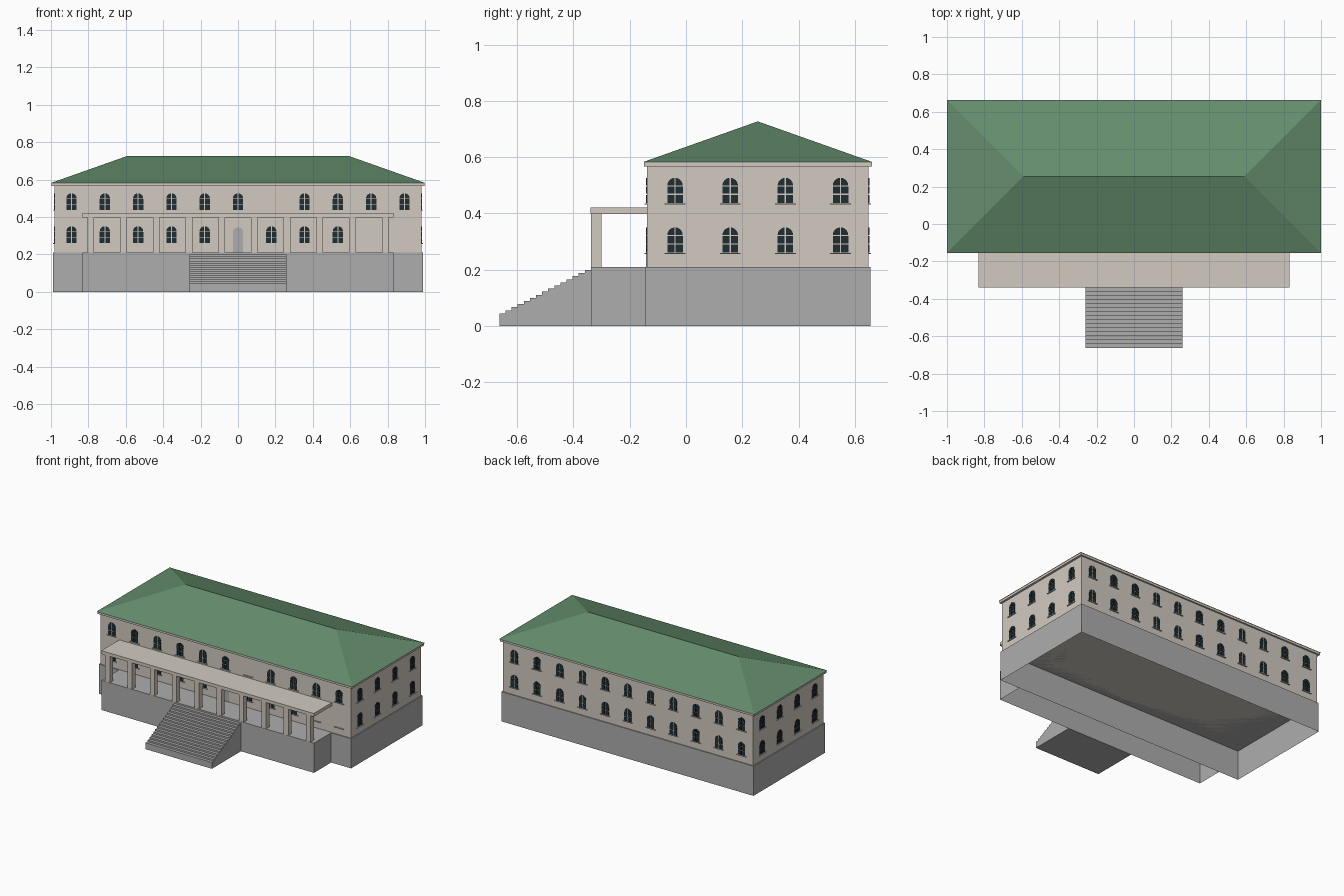
import bpy, bmesh, math
from mathutils import Matrix, Vector

if "Cube" in bpy.data.objects:
    bpy.data.objects.remove(bpy.data.objects["Cube"])


def material(name, rgb):
    m = bpy.data.materials.new(name)
    m.use_nodes = True
    m.diffuse_color = (*rgb, 1)
    m.node_tree.nodes["Principled BSDF"].inputs["Base Color"].default_value = (*rgb, 1)
    return m


CREAM = material("cream plaster", (0.64, 0.59, 0.53))
STONE = material("grey stone", (0.42, 0.42, 0.42))
GREEN = material("green roof", (0.13, 0.27, 0.155))
GLASS = material("dark glass", (0.014, 0.027, 0.032))

CY = 0.255            # centre of the main block in y
FLOOR = 0.21          # top of the plinth
EAVE = 0.582
HX, HY = 0.981, 0.394  # half size of the walls


def finish(name, bm, mat):
    bmesh.ops.recalc_face_normals(bm, faces=bm.faces)
    me = bpy.data.meshes.new(name)
    bm.to_mesh(me)
    bm.free()
    me.materials.append(mat)
    ob = bpy.data.objects.new(name, me)
    bpy.context.collection.objects.link(ob)
    return ob


def add_box(bm, lo, hi, matrix=Matrix()):
    lo, hi = Vector(lo), Vector(hi)
    size = Matrix.Diagonal((*(hi - lo), 1))
    place = matrix @ Matrix.Translation((lo + hi) / 2) @ size
    return bmesh.ops.create_cube(bm, size=1, matrix=place)["verts"]


def box(name, lo, hi, mat, open_bottom=False):
    bm = bmesh.new()
    add_box(bm, lo, hi)
    ob = finish(name, bm, mat)
    if open_bottom:
        bm = bmesh.new()
        bm.from_mesh(ob.data)
        down = [f for f in bm.faces if f.normal.z < -0.9]
        bmesh.ops.delete(bm, geom=down, context="FACES_ONLY")
        bm.to_mesh(ob.data)
        bm.free()
    return ob


def add_prism(bm, points, offset, matrix=Matrix()):
    """Extrude a planar outline by an offset vector."""
    face = bm.faces.new([bm.verts.new(matrix @ Vector(p)) for p in points])
    new = bmesh.ops.extrude_face_region(bm, geom=[face], use_keep_orig=True)["geom"]
    verts = [v for v in new if isinstance(v, bmesh.types.BMVert)]
    bmesh.ops.translate(bm, verts=verts, vec=matrix.to_3x3() @ Vector(offset))


# Plinths, open underneath
box("main_plinth", (-0.988, CY - 0.401, 0), (0.988, CY + 0.401, FLOOR), STONE, True)
box("porch_plinth", (-0.832, -0.338, 0), (0.832, CY - 0.401, FLOOR), STONE, True)

# Walls and cornice
box("walls", (-HX, CY - HY, FLOOR), (HX, CY + HY, 0.567), CREAM)
box("cornice", (-0.996, CY - 0.405, 0.566), (0.996, CY + 0.405, EAVE), CREAM)

# Hipped roof: the top of a box narrowed to a ridge
bm = bmesh.new()
for v in add_box(bm, (-1, CY - 0.409, EAVE), (1, CY + 0.409, 0.727)):
    if v.co.z > 0.65:
        v.co.x = math.copysign(0.59, v.co.x)
        v.co.y = CY
bmesh.ops.remove_doubles(bm, verts=bm.verts, dist=0.001)
finish("hipped_roof", bm, GREEN)

# Porch roof and columns
box("porch_roof", (-0.832, -0.34, 0.398), (0.832, CY - HY, 0.421), CREAM)
bm = bmesh.new()
for i in range(10):
    x = (i - 4.5) * 0.1748
    add_box(bm, (x - 0.018, -0.337, FLOOR), (x + 0.018, -0.3, 0.398))
finish("porch_columns", bm, CREAM)

# Front steps, as one stepped profile
STEPS, Y0, Y1, Z0 = 15, -0.663, -0.338, 0.045
profile = [(-0.26, Y1, 0), (-0.26, Y0, 0)]
for i in range(STEPS):
    z = Z0 + (FLOOR - Z0) * i / STEPS
    for k in (i, i + 1):
        profile.append((-0.26, Y0 + (Y1 - Y0) * k / STEPS, z))
bm = bmesh.new()
add_prism(bm, profile, (0.52, 0, 0))
finish("front_steps", bm, STONE)

# Windows: two columns of panes under a round arch, with a sill
R, BAR, SPRING = 0.0275, 0.0025, 0.062
PLATE = (0, -0.003, 0)


def add_window(bm, matrix):
    for s in (-1, 1):
        for lo, hi in ((0, 0.029), (0.033, 0.059)):
            add_prism(bm, [(s * BAR, 0, lo), (s * R, 0, lo),
                           (s * R, 0, hi), (s * BAR, 0, hi)], PLATE, matrix)
        end = math.acos(BAR / R)
        arc = [(s * R * math.cos(end * k / 6), 0, SPRING + R * math.sin(end * k / 6))
               for k in range(7)]
        add_prism(bm, [(s * BAR, 0, SPRING)] + arc, PLATE, matrix)


# side name, turn, wall distance, windows per row, spacing
SIDES = (("front", 0, HY, 11, 0.178), ("right", 90, HX, 4, 0.196),
         ("back", 180, HY, 11, 0.178), ("left", 270, HX, 4, 0.196))
BLANK = {("front", 1, 6), ("front", 0, 9), ("front", 0, 10)}  # sill only
DOOR = ("front", 0, 5)

for side, turn, dist, count, step in SIDES:
    panes, sills = bmesh.new(), bmesh.new()
    base = Matrix.Translation((0, CY, 0)) @ Matrix.Rotation(math.radians(turn), 4, "Z")
    for row, z in enumerate((0.261, 0.437)):
        for i in range(count):
            if (side, row, i) == DOOR:
                continue
            m = base @ Matrix.Translation(((i - (count - 1) / 2) * step, -dist, z))
            add_box(sills, (-0.037, -0.008, -0.005), (0.037, 0, -0.001), m)
            if (side, row, i) not in BLANK:
                add_window(panes, m)
    finish(side + "_window_panes", panes, GLASS)
    finish(side + "_window_sills", sills, CREAM)

# Arched front door
arch = [(R * math.cos(math.pi * k / 12), 0, 0.107 + R * math.sin(math.pi * k / 12))
        for k in range(13)]
bm = bmesh.new()
add_prism(bm, [(-R, 0, 0), (R, 0, 0)] + arch, PLATE,
          Matrix.Translation((0, CY - HY, FLOOR)))
finish("front_door", bm, STONE)
